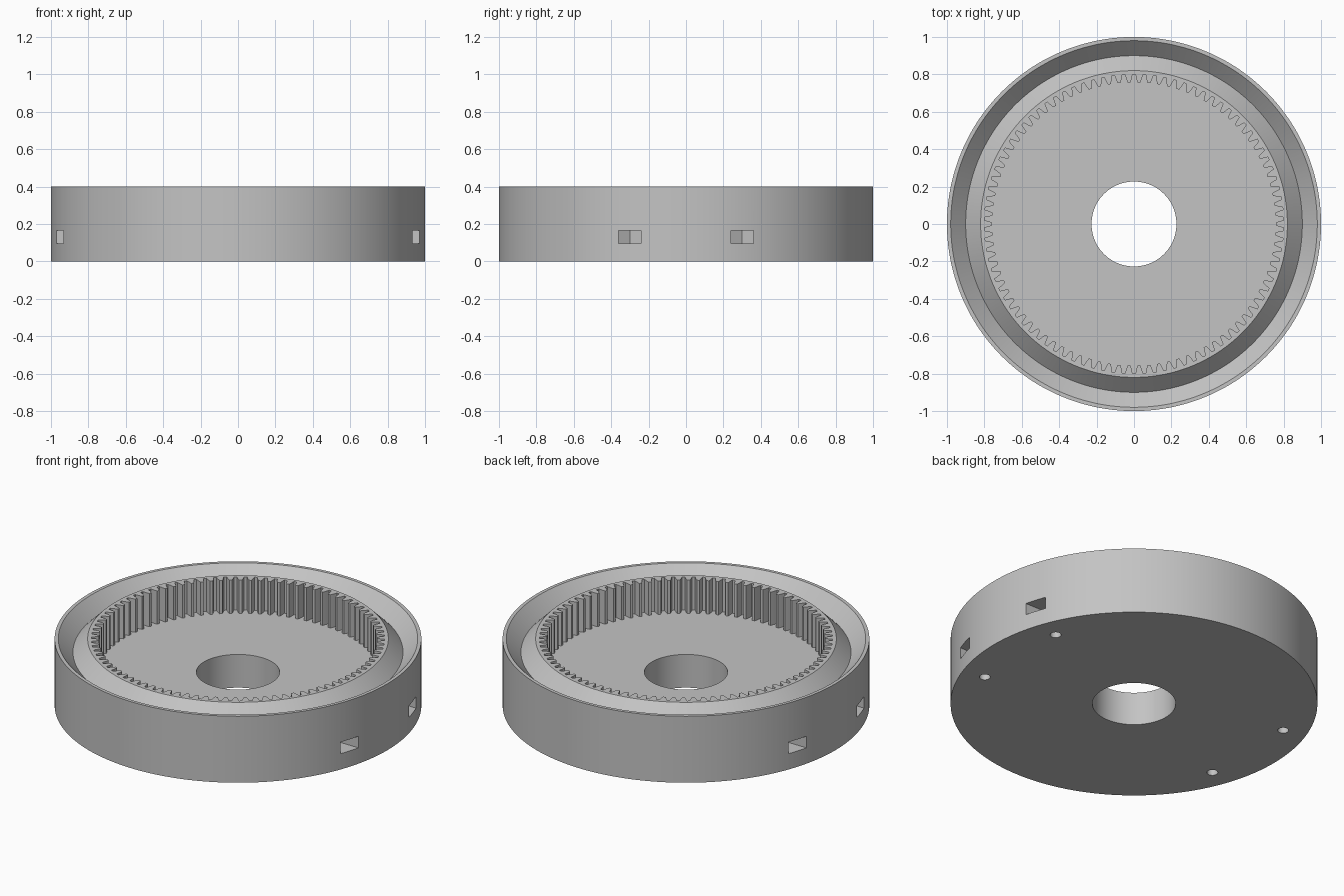
import bpy, bmesh, math
from mathutils import Vector

if "Cube" in bpy.data.objects:
    bpy.data.objects.remove(bpy.data.objects["Cube"])

TEETH = 90
HEIGHT, FLOOR = 0.4, 0.2

grey = bpy.data.materials.new("plain grey")
grey.use_nodes = True
colour = (0.55, 0.55, 0.55, 1)
grey.diffuse_color = colour
grey.node_tree.nodes["Principled BSDF"].inputs["Base Color"].default_value = colour


def make_object(name, bm):
    bmesh.ops.recalc_face_normals(bm, faces=bm.faces)
    mesh = bpy.data.meshes.new(name)
    bm.to_mesh(mesh)
    bm.free()
    mesh.materials.append(grey)
    obj = bpy.data.objects.new(name, mesh)
    bpy.context.collection.objects.link(obj)
    return obj


def prism(bm, outline, z0, z1):
    """Extrude a flat outline upwards."""
    face = bm.faces.new([bm.verts.new((x, y, z0)) for x, y in outline])
    top = bmesh.ops.extrude_face_region(bm, geom=[face])["geom"]
    verts = [v for v in top if isinstance(v, bmesh.types.BMVert)]
    bmesh.ops.translate(bm, verts=verts, vec=Vector((0, 0, z1 - z0)))


# Ring body: one turned section whose inner wall radius follows the teeth
tooth = [(0.14, 0.758), (0.25, 0.775), (0.36, 0.80),
         (0.64, 0.80), (0.75, 0.775), (0.86, 0.758)]
bm = bmesh.new()
columns = []
for i in range(TEETH):
    for fraction, wall in tooth:
        a = (i + fraction) / TEETH * math.tau
        section = [(0.227, 0), (1, 0), (1, HEIGHT), (0.98, HEIGHT),
                   (0.9, HEIGHT - 0.08), (0.82, HEIGHT),
                   (wall, HEIGHT), (wall, FLOOR), (0.227, FLOOR)]
        columns.append([bm.verts.new((r * math.cos(a), r * math.sin(a), z))
                        for r, z in section])
for i, col in enumerate(columns):
    nxt = columns[(i + 1) % len(columns)]
    for j in range(len(col)):
        k = (j + 1) % len(col)
        bm.faces.new((col[j], nxt[j], nxt[k], col[k]))
body = make_object("ring_gear_housing", bm)

# Nut pockets entering from both sides, and screw holes from below
half = 0.06
corner = half / math.cos(math.pi / 6)
pockets, holes = bmesh.new(), bmesh.new()
for sx in (-1, 1):
    for sy in (-1, 1):
        cx, cy = 0.81, 0.3 * sy
        slot = [(cx - corner, cy), (cx - corner / 2, cy - half),
                (1.1, cy - half), (1.1, cy + half), (cx - corner / 2, cy + half)]
        prism(pockets, [(sx * x, y) for x, y in slot], 0.095, 0.165)
        circle = [(sx * cx + 0.03 * math.cos(t * math.tau / 24),
                   cy + 0.03 * math.sin(t * math.tau / 24)) for t in range(24)]
        prism(holes, circle, -0.05, 0.13)

bpy.context.view_layer.objects.active = body
for name, cut_bm in (("nut_pocket_cutter", pockets), ("screw_hole_cutter", holes)):
    cutter = make_object(name, cut_bm)
    cutter.hide_render = True
    mod = body.modifiers.new(name, 'BOOLEAN')
    mod.operation = 'DIFFERENCE'
    mod.solver = 'EXACT'
    mod.object = cutter
    bpy.ops.object.modifier_apply(modifier=name)
    bpy.data.objects.remove(cutter)

# Smooth round walls, sharp rims and teeth
bpy.ops.object.select_all(action='DESELECT')
body.select_set(True)
bpy.ops.object.shade_smooth_by_angle(angle=math.radians(20))
